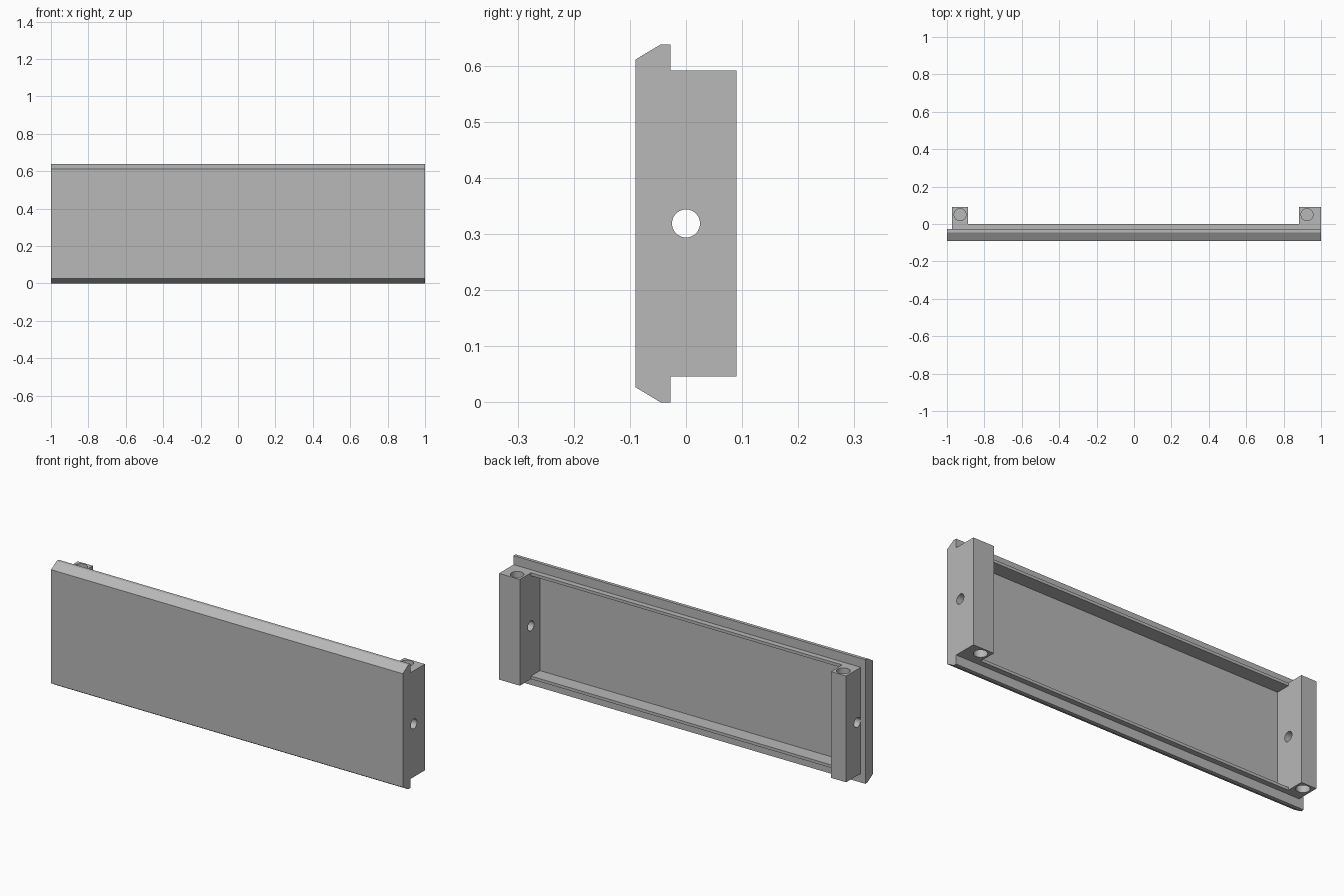
import bpy, bmesh, math
from mathutils import Matrix

default = bpy.data.objects.get("Cube")
if default:
    bpy.data.objects.remove(default, do_unlink=True)

grey = bpy.data.materials.new("plain grey")
grey.use_nodes = True
colour = (0.48, 0.48, 0.48, 1)
grey.diffuse_color = colour
grey.node_tree.nodes["Principled BSDF"].inputs["Base Color"].default_value = colour


def finish(name, bm):
    bmesh.ops.recalc_face_normals(bm, faces=bm.faces)
    mesh = bpy.data.meshes.new(name)
    bm.to_mesh(mesh)
    bm.free()
    mesh.materials.append(grey)
    ob = bpy.data.objects.new(name, mesh)
    bpy.context.collection.objects.link(ob)
    return ob


def prism(name, profile, x0, x1):
    """Extrude a y-z profile along x."""
    bm = bmesh.new()
    face = bm.faces.new([bm.verts.new((x0, y, z)) for y, z in profile])
    out = bmesh.ops.extrude_face_region(bm, geom=[face])
    verts = [g for g in out["geom"] if isinstance(g, bmesh.types.BMVert)]
    bmesh.ops.translate(bm, verts=verts, vec=(x1 - x0, 0, 0))
    return finish(name, bm)


def box(name, x0, x1, y0, y1, z0, z1):
    return prism(name, [(y0, z0), (y1, z0), (y1, z1), (y0, z1)], x0, x1)


def rod(name, centre, radius, length, axis):
    bm = bmesh.new()
    turn = Matrix.Rotation(math.pi / 2, 4, "Y") if axis == "x" else Matrix()
    bmesh.ops.create_cone(bm, cap_ends=True, segments=40, radius1=radius,
                          radius2=radius, depth=length,
                          matrix=Matrix.Translation(centre) @ turn)
    return finish(name, bm)


def cut(target, cutter):
    mod = target.modifiers.new("cut", "BOOLEAN")
    mod.operation = "DIFFERENCE"
    mod.solver = "EXACT"
    mod.object = cutter
    cutter.hide_render = True
    bpy.context.view_layer.objects.active = target
    bpy.ops.object.modifier_apply(modifier=mod.name)
    bpy.data.objects.remove(cutter, do_unlink=True)


HEIGHT, MID = 0.638, 0.319
FRONT, SEAT, RAIL, BACK = -0.09, -0.028, 0.0, 0.09
LOW, HIGH = 0.046, 0.592          # height range of the posts and rails
RIM = 0.015                       # rail thickness
posts = {"right_post": (-0.974, -0.888, -0.93), "left_post": (0.882, 1.0, 0.925)}
inner0, inner1 = posts["right_post"][1], posts["left_post"][0]

# Front panel with bevelled long edges and a shallow pocket behind
panel = prism("front_panel", [
    (FRONT, 0.027), (-0.045, 0), (SEAT, 0), (SEAT, HEIGHT),
    (-0.045, HEIGHT), (FRONT, HEIGHT - 0.027)], -1, 1)
cut(panel, box("pocket_cutter", inner0, inner1, -0.074, 0.05, LOW + RIM, HIGH - RIM))

# Thin rails along the pocket
box("lower_rail", inner0, inner1, SEAT, RAIL, LOW, LOW + RIM)
box("upper_rail", inner0, inner1, SEAT, RAIL, HIGH - RIM, HIGH)

# End posts with a cross hole and blind holes in both ends
for name, (x0, x1, hole_x) in posts.items():
    post = box(name, x0, x1, SEAT, BACK, LOW, HIGH)
    cut(post, rod("cross_cutter", ((x0 + x1) / 2, 0, MID), 0.025, 0.3, "x"))
    for z in (LOW, HIGH):
        cut(post, rod("end_cutter", (hole_x, 0.05, z), 0.032, 0.2, "z"))
    bpy.ops.object.select_all(action="DESELECT")
    post.select_set(True)
    bpy.context.view_layer.objects.active = post
    bpy.ops.object.shade_smooth_by_angle(angle=math.radians(30))
